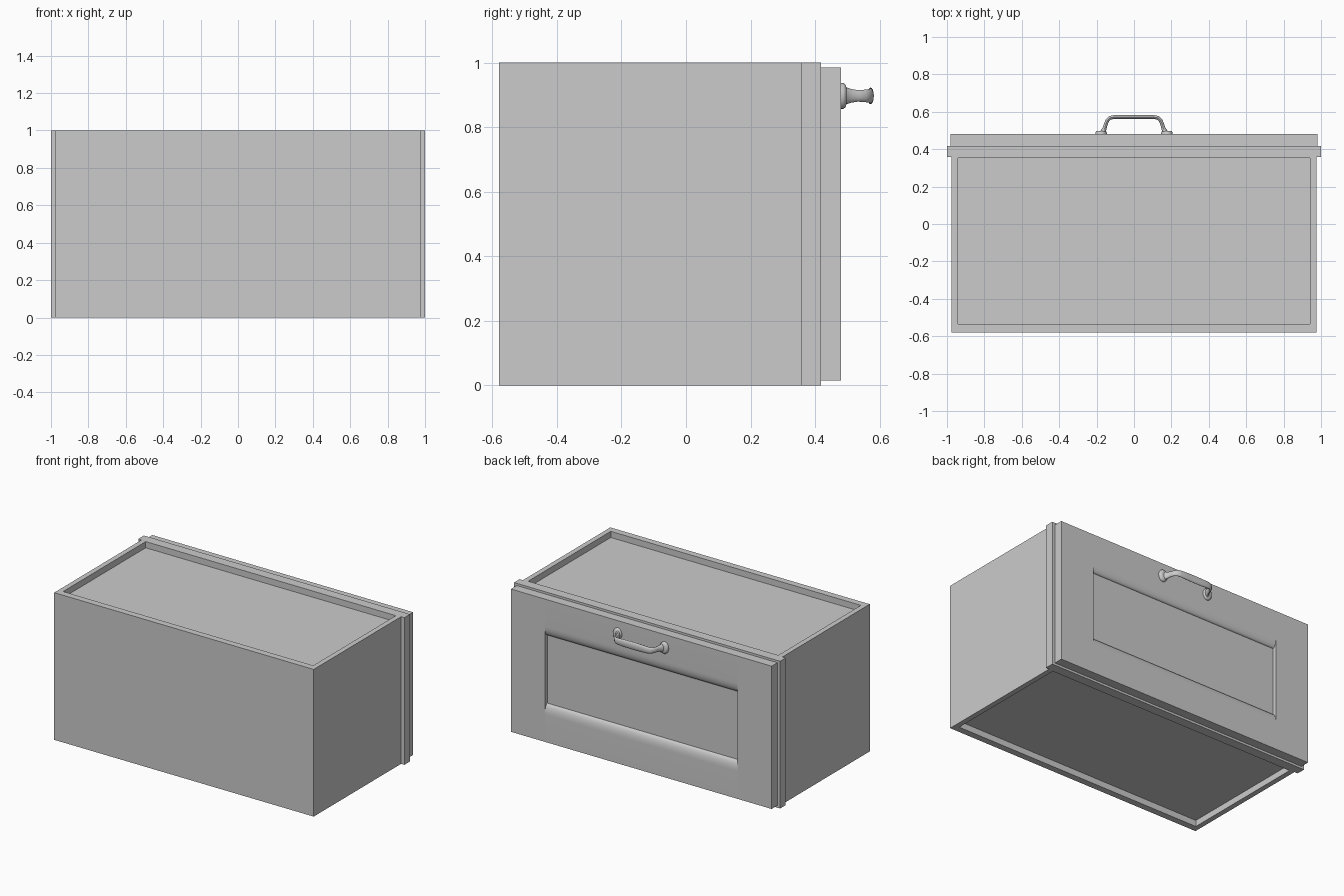
import bpy, bmesh, math
from mathutils import Vector

if "Cube" in bpy.data.objects:
    bpy.data.objects.remove(bpy.data.objects["Cube"])

grey = bpy.data.materials.new("light grey")
grey.use_nodes = True
grey.diffuse_color = (0.6, 0.6, 0.6, 1)
grey.node_tree.nodes["Principled BSDF"].inputs["Base Color"].default_value = grey.diffuse_color


def finish(bm, name, smooth=False):
    bmesh.ops.recalc_face_normals(bm, faces=bm.faces)
    mesh = bpy.data.meshes.new(name)
    bm.to_mesh(mesh)
    bm.free()
    mesh.materials.append(grey)
    obj = bpy.data.objects.new(name, mesh)
    bpy.context.collection.objects.link(obj)
    if smooth:
        bpy.ops.object.select_all(action='DESELECT')
        obj.select_set(True)
        bpy.context.view_layer.objects.active = obj
        bpy.ops.object.shade_smooth_by_angle(angle=math.radians(40))
    return obj


def box_mesh(lo, hi):
    bm = bmesh.new()
    bmesh.ops.create_cube(bm, size=1)
    for v in bm.verts:
        v.co = [lo[i] if v.co[i] < 0 else hi[i] for i in range(3)]
    return bm


def box(name, lo, hi):
    return finish(box_mesh(lo, hi), name)


def recess(bm, normal, lo, hi, depth):
    """Sink a rectangle, bounded by lo and hi, into the face with this normal."""
    normal = Vector(normal)
    bm.normal_update()
    face = max(bm.faces, key=lambda f: f.normal.dot(normal))
    for sink in (0, depth):
        bmesh.ops.inset_individual(bm, faces=[face], thickness=0.01)
        centre = face.calc_center_median()
        for v in face.verts:
            for i in range(3):
                if abs(normal[i]) < 0.5:
                    v.co[i] = lo[i] if v.co[i] < centre[i] else hi[i]
            v.co -= normal * sink


def loft(bm, rings):
    """Skin closed rings of points and cap both ends."""
    loops = [[bm.verts.new(p) for p in ring] for ring in rings]
    n = len(loops[0])
    for a, b in zip(loops, loops[1:]):
        for i in range(n):
            j = (i + 1) % n
            bm.faces.new((a[i], a[j], b[j], b[i]))
    bm.faces.new(loops[0][::-1])
    bm.faces.new(loops[-1])


# Carcass with sunken top, bottom and back panels
body = box_mesh((-0.975, -0.58, 0), (0.975, 0.36, 1))
inner_lo, inner_hi = (-0.94, -0.535, 0.25), (0.94, 0.352, 0.757)
recess(body, (0, 0, 1), inner_lo, inner_hi, 0.042)
recess(body, (0, 0, -1), inner_lo, inner_hi, 0.042)
recess(body, (0, -1, 0), inner_lo, inner_hi, 0.035)
finish(body, "carcass")

# Face frame between carcass and door
box("face_frame", (-1, 0.358, 0), (1, 0.418, 1))

# Door stiles and centre panel
front, back, panel_y, opening = 0.48, 0.418, 0.453, 0.725
for side, name in ((-1, "right_stile"), (1, "left_stile")):
    xs = sorted((side * opening, side * 0.98))
    box(name, (xs[0], back, 0.015), (xs[1], front, 0.985))
box("door_panel", (-opening, back, 0.25), (opening, panel_y, 0.75))

# Door rails with a rounded inner edge
profile = [(back, 0.015), (front, 0.015)]
for k in range(9):
    t = math.pi / 2 * k / 8
    profile.append((panel_y + (front - panel_y) * math.cos(t), 0.2 + 0.068 * math.sin(t)))
profile.append((back, 0.268))
for flip, name in ((False, "lower_rail"), (True, "upper_rail")):
    bm = bmesh.new()
    loft(bm, [[(x, y, 1 - z if flip else z) for y, z in profile]
              for x in (-opening, opening)])
    finish(bm, name, smooth=True)

# Pull handle: flattened bar swept along a bent path
handle_z = 0.897
# x, y, half thickness, half height
half = [(0.172, 0.482, 0.018, 0.030), (0.165, 0.495, 0.014, 0.027),
        (0.157, 0.512, 0.011, 0.021), (0.151, 0.532, 0.010, 0.018),
        (0.143, 0.553, 0.010, 0.019), (0.129, 0.567, 0.010, 0.021),
        (0.108, 0.572, 0.010, 0.023), (0.060, 0.572, 0.010, 0.025),
        (0, 0.572, 0.010, 0.026)]
path = [(-x, y, t, h) for x, y, t, h in half] + half[-2::-1]
rings = []
for i, (x, y, thick, high) in enumerate(path):
    a, b = path[max(i - 1, 0)], path[min(i + 1, len(path) - 1)]
    across = Vector((a[1] - b[1], b[0] - a[0], 0)).normalized()
    ring = []
    for k in range(16):
        t = math.tau * k / 16
        ring.append(Vector((x, y, handle_z)) + across * thick * math.cos(t)
                    + Vector((0, 0, high * math.sin(t))))
    rings.append(ring)
bm = bmesh.new()
loft(bm, rings)
finish(bm, "handle_bar", smooth=True)

# Oval foot plates of the handle
for side, name in ((-1, "right_handle_foot"), (1, "left_handle_foot")):
    bm = bmesh.new()
    loft(bm, [[(side * 0.176 + 0.031 * s * math.cos(math.tau * k / 24), y,
                handle_z + 0.04 * s * math.sin(math.tau * k / 24)) for k in range(24)]
              for y, s in ((front - 0.005, 1), (0.488, 1), (0.494, 0.88), (0.498, 0.6))])
    finish(bm, name, smooth=True)
